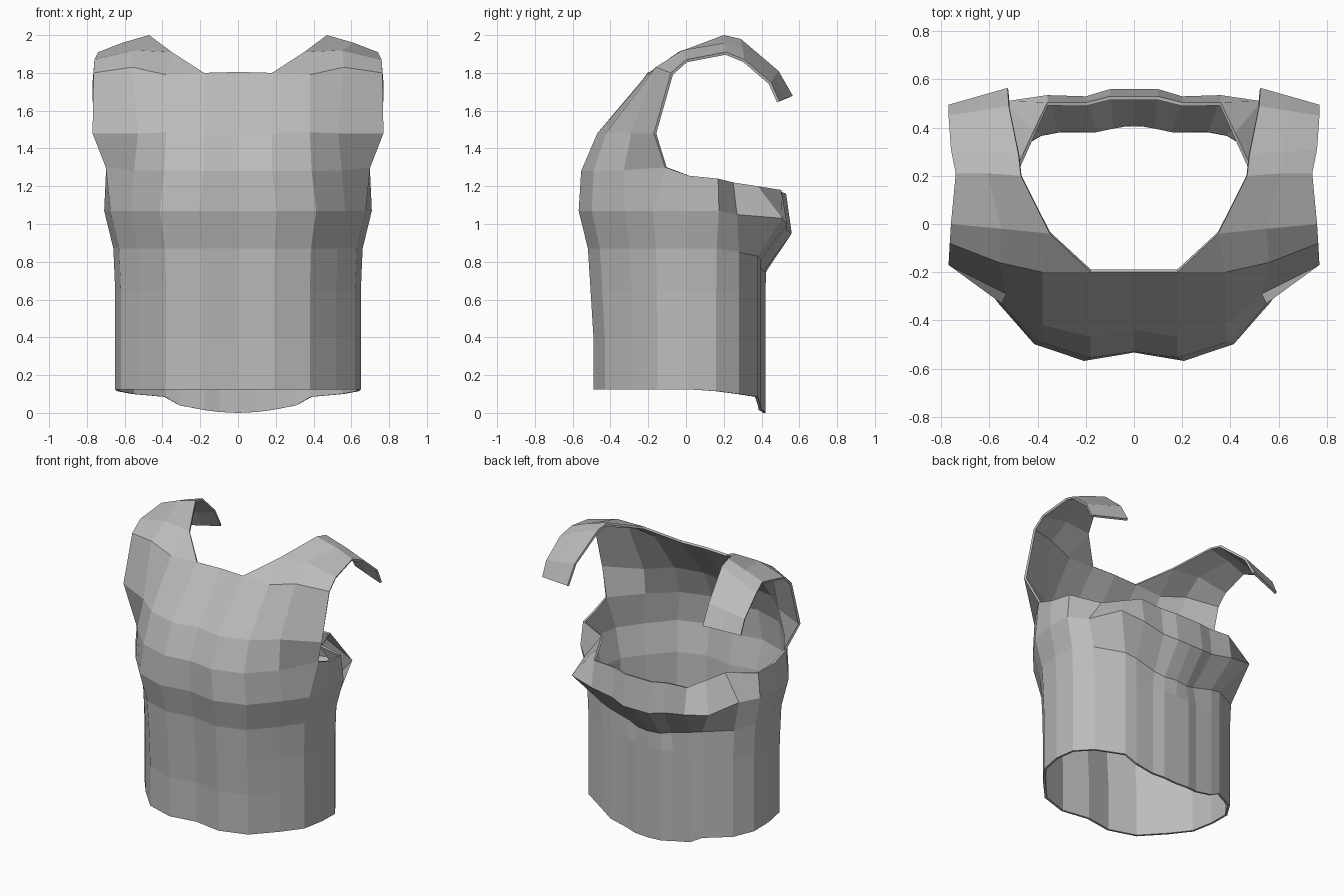
import bpy
import bmesh

cube = bpy.data.objects.get("Cube")
if cube:
    bpy.data.objects.remove(cube, do_unlink=True)


def make_material(name, colour):
    mat = bpy.data.materials.new(name)
    mat.use_nodes = True
    mat.diffuse_color = colour
    bsdf = mat.node_tree.nodes["Principled BSDF"]
    bsdf.inputs["Base Color"].default_value = colour
    bsdf.inputs["Roughness"].default_value = 0.8
    return mat


grey = make_material("plain grey", (0.5, 0.5, 0.5, 1))

# Half outline of the waist, from front centre round to back centre
front_plan = [(0, -.46), (.19, -.49), (.38, -.43), (.52, -.28),
              (.62, -.15), (.65, .01), (.64, .16)]
back_plan = [(.56, .28), (.39, .38), (.31, .395), (.18, .4), (.1, .42), (0, .42)]
hem = [.125] * 6 + [.115, .1, .085, .04, .015, .005, 0]

# Rows of the torso: height, width scale, depth scale
torso_rows = [(.4, 1, 1), (.64, 1, 1.03), (.87, 1.015, 1.06), (1.07, 1.09, 1.16)]

# Flared lip at the back: base, outer corner and top edge
lip_base = [(.57, .28, .85), (.39, .38, .83), (.31, .395, .81),
            (.16, .395, .77), (.09, .41, .75), (0, .425, .75)]
lip_corner = [(.6, .27, 1.05), (.53, .51, 1.03), (.36, .535, 1.0),
              (.2, .53, .97), (.1, .56, .95), (0, .56, .95)]
lip_top = [(.48, .25, 1.22), (.42, .38, 1.2), (.36, .505, 1.18),
           (.2, .505, 1.17), (.1, .53, 1.16), (0, .53, 1.16)]

# Chest and neckline
armhole = [(0, -.53, 1.28), (.18, -.555, 1.28), (.39, -.49, 1.28), (.55, -.33, 1.285),
           (.70, -.11, 1.3), (.70, .02, 1.255), (.68, .17, 1.24)]
chest = [(0, -.44, 1.48), (.18, -.47, 1.48), (.38, -.42, 1.485),
         (.53, -.29, 1.48), (.77, -.17, 1.48)]
neck = [(0, -.2, 1.805), (.18, -.2, 1.8), (.38, -.2, 1.79),
        (.56, -.16, 1.83), (.765, -.08, 1.8)]

# Shoulder strap: inner edge, ridge and outer edge, ending in a hook
strap = [
    [(.35, -.04, 1.91), (.55, -.02, 1.92), (.76, 0, 1.87)],
    [(.47, .2, 2.0), (.61, .21, 1.96), (.74, .21, 1.91)],
    [(.48, .29, 1.98), (.62, .3, 1.93), (.76, .31, 1.87)],
    [(.52, .49, 1.81), (.645, .47, 1.78), (.77, .45, 1.75)],
    [(.525, .565, 1.68), (.647, .53, 1.665), (.77, .495, 1.65)],
]


def torso_grid():
    """Rows of points from the hem up to the armhole."""
    plan = front_plan + back_plan
    rows = [[(x, y, z) for (x, y), z in zip(plan, hem)]]
    lips = [None, None, lip_base, lip_corner]
    for (z, wide, deep), lip in zip(torso_rows, lips):
        front = [(x * wide, y * (deep if y < 0 else wide), z) for x, y in front_plan]
        rows.append(front + (lip or [(x, y, z) for x, y in back_plan]))
    rows.append(armhole + lip_top)
    return rows


def add_strip(bm, lower, upper):
    for i in range(len(lower) - 1):
        bm.faces.new((lower[i], lower[i + 1], upper[i + 1], upper[i]))


def build_vest():
    bm = bmesh.new()

    def points(row):
        return [bm.verts.new(p) for p in row]

    rows = [points(r) for r in torso_grid()]
    for lower, upper in zip(rows, rows[1:]):
        add_strip(bm, lower, upper)

    # Chest above the armholes
    chest_row, neck_row = points(chest), points(neck)
    add_strip(bm, rows[-1][:5], chest_row)
    add_strip(bm, chest_row, neck_row)

    # Straps over the shoulders
    strap_rows = [neck_row[2:]] + [points(r) for r in strap]
    for lower, upper in zip(strap_rows, strap_rows[1:]):
        add_strip(bm, lower, upper)
    bm.faces.new((neck_row[1], neck_row[2], strap_rows[1][0]))

    mesh = bpy.data.meshes.new("vest")
    bm.to_mesh(mesh)
    bm.free()
    mesh.materials.append(grey)
    obj = bpy.data.objects.new("vest", mesh)
    bpy.context.collection.objects.link(obj)

    # Other half and thin wall
    mirror = obj.modifiers.new("mirror", "MIRROR")
    mirror.use_clip = True
    wall = obj.modifiers.new("wall", "SOLIDIFY")
    wall.thickness = .015
    wall.offset = -1
    return obj


build_vest()
